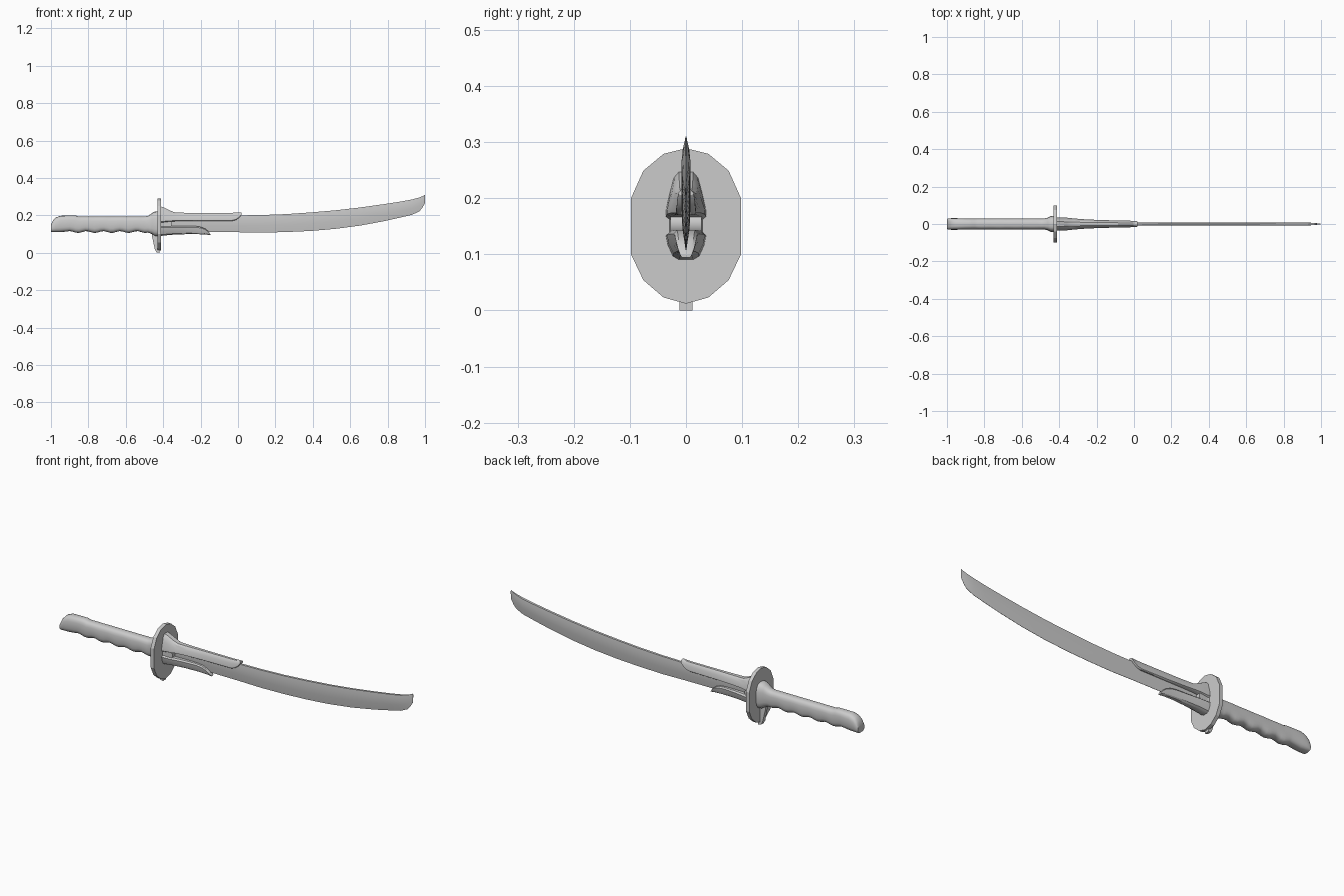
import bpy, bmesh, math


def finish(name, bm, smooth=None):
    bmesh.ops.recalc_face_normals(bm, faces=bm.faces)
    me = bpy.data.meshes.new(name)
    bm.to_mesh(me)
    bm.free()
    ob = bpy.data.objects.new(name, me)
    bpy.context.collection.objects.link(ob)
    if smooth:
        bpy.ops.object.select_all(action='DESELECT')
        ob.select_set(True)
        bpy.context.view_layer.objects.active = ob
        bpy.ops.object.shade_smooth_by_angle(angle=math.radians(smooth))
    return ob


def loft(name, profile, sections, smooth=None):
    """Profile is a (y, z) ring with y in -1..1 and z in 0..1; sections are (x, z low, z high, half width)."""
    bm = bmesh.new()
    rings = [[bm.verts.new((x, y * w, lo + z * (hi - lo))) for y, z in profile]
             for x, lo, hi, w in sections]
    n = len(profile)
    for a, b in zip(rings, rings[1:]):
        for i in range(n):
            j = (i + 1) % n
            bm.faces.new((a[i], a[j], b[j], b[i]))
    bm.faces.new(rings[0])
    bm.faces.new(rings[-1])
    return finish(name, bm, smooth)


def mirrored(half):
    """Close a right-hand half outline into a symmetric ring."""
    return half + [(-y, z) for y, z in reversed(half) if y > 0]


# Blade: flat spine, sharp lower edge, swept tip
blade_profile = mirrored([(0.08, 0), (0.8, 0.4), (1, 0.75), (0.75, 1)])
blade = [(-0.42, 0.112, 0.197), (0.0, 0.11, 0.2), (0.13, 0.108, 0.202), (0.26, 0.111, 0.207),
         (0.39, 0.117, 0.216), (0.52, 0.128, 0.227), (0.65, 0.145, 0.242), (0.78, 0.169, 0.26),
         (0.87, 0.189, 0.274), (0.93, 0.203, 0.285)]
loft("blade", blade_profile, [(x, lo, hi, 0.008) for x, lo, hi in blade] +
     [(0.97, 0.222, 0.296, 0.005), (0.985, 0.24, 0.302, 0.003), (1.0, 0.266, 0.31, 0.001)], 25)

# Grip: rounded section, slanted butt, finger waves below, flare at the guard
grip_profile = []
for k in range(20):
    a = 2 * math.pi * k / 20
    c, s = math.cos(a), math.sin(a)
    grip_profile.append((math.copysign(abs(c) ** 0.7, c), 0.5 + 0.5 * math.copysign(abs(s) ** 0.7, s)))
grip = [(-1.0, 0.111, 0.15, 0.027), (-0.99, 0.11, 0.172, 0.03),
        (-0.975, 0.11, 0.188, 0.031), (-0.95, 0.11, 0.198, 0.031)]
for k in range(25):
    x = -0.9 + 0.4 * k / 24
    grip.append((x, 0.111 + 0.005 * math.cos((x + 0.9) / 0.09 * 2 * math.pi),
                 0.199 if x < -0.86 else 0.194, 0.029))
grip += [(-0.48, 0.108, 0.198, 0.029), (-0.46, 0.1, 0.212, 0.034), (-0.445, 0.09, 0.22, 0.042),
         (-0.425, 0.088, 0.222, 0.044)]
loft("grip", grip_profile, grip, 40)

# Guard: faceted oval plate
guard_profile = mirrored([(0, 0.012), (0.04, 0.023), (0.076, 0.054), (0.098, 0.1),
                          (0.098, 0.2), (0.076, 0.249), (0.04, 0.279), (0, 0.289)])
loft("guard", guard_profile, [(-0.43, 0, 1, 1), (-0.411, 0, 1, 1)])

# Top ridge and lower tab braced against the rear of the guard
square = [(-1, 0), (1, 0), (1, 1), (-1, 1)]
loft("guard_tab", square, [(-0.46, 0.09, 0.115, 0.008), (-0.445, 0.02, 0.13, 0.011),
                           (-0.436, 0.003, 0.14, 0.012), (-0.42, 0.0, 0.14, 0.012)])

# Upper bracket over the spine, with a slanted front end
upper_profile = mirrored([(0.75, 0), (1, 0.08), (0.98, 0.25), (0.78, 0.6), (0.6, 0.88), (0.35, 1)])
loft("upper_bracket", upper_profile,
     [(-0.415, 0.16, 0.248, 0.036), (-0.395, 0.162, 0.242, 0.035), (-0.36, 0.166, 0.225, 0.034),
      (-0.335, 0.169, 0.215, 0.031), (-0.28, 0.17, 0.214, 0.026), (-0.18, 0.17, 0.214, 0.021),
      (-0.03, 0.17, 0.214, 0.018), (-0.01, 0.176, 0.215, 0.017), (0.01, 0.191, 0.216, 0.016),
      (0.02, 0.206, 0.217, 0.014)], 30)

# Lower bracket around the edge, shorter, tip dropping to the bottom
lower_profile = mirrored([(0.35, 0), (0.65, 0.12), (0.9, 0.5), (1, 0.85), (0.75, 1)])
loft("lower_bracket", lower_profile,
     [(-0.415, 0.09, 0.142, 0.036), (-0.36, 0.096, 0.142, 0.034), (-0.3, 0.099, 0.143, 0.027),
      (-0.23, 0.1, 0.143, 0.022), (-0.2, 0.099, 0.139, 0.02), (-0.175, 0.098, 0.129, 0.018),
      (-0.158, 0.096, 0.115, 0.015), (-0.148, 0.094, 0.099, 0.01)], 30)

# Collar filling the gap between the brackets at the guard
loft("collar", square, [(-0.415, 0.13, 0.18, 0.03), (-0.395, 0.13, 0.18, 0.026)])

# Round pin through the collar
bm = bmesh.new()
bmesh.ops.create_cone(bm, cap_ends=True, segments=20, radius1=0.024, radius2=0.024, depth=0.056)
for v in bm.verts:
    x, y, z = v.co
    v.co = (x - 0.378, z, y + 0.155)
finish("collar_pin", bm, 40)
